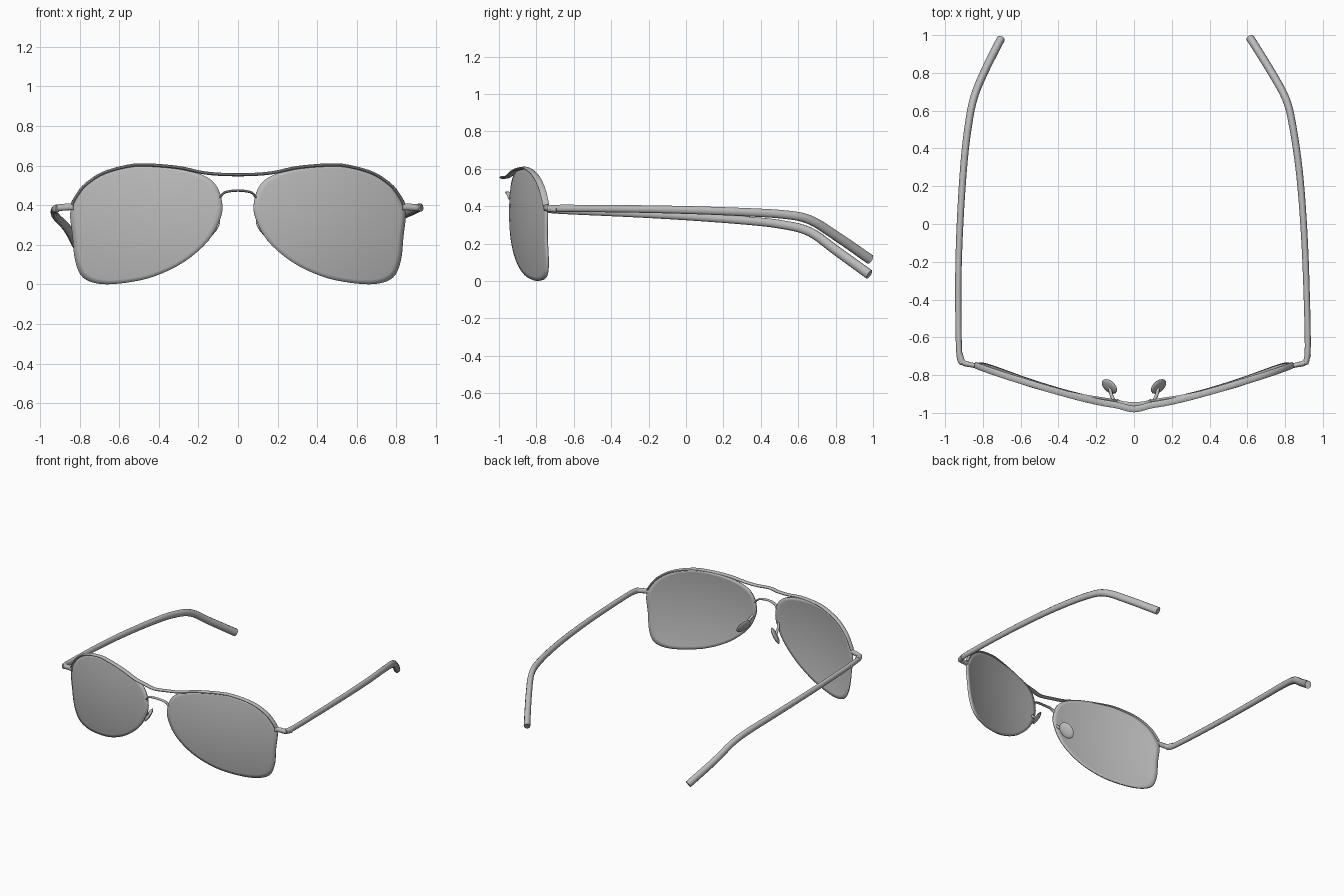
import bpy, bmesh, math
from mathutils import Vector

if "Cube" in bpy.data.objects:
    bpy.data.objects.remove(bpy.data.objects["Cube"])

grey = bpy.data.materials.new("plain grey")
grey.use_nodes = True
grey.diffuse_color = (0.5, 0.5, 0.5, 1)
grey.node_tree.nodes["Principled BSDF"].inputs["Base Color"].default_value = (0.5, 0.5, 0.5, 1)


def finish(name, bm):
    bmesh.ops.recalc_face_normals(bm, faces=bm.faces)
    mesh = bpy.data.meshes.new(name)
    bm.to_mesh(mesh)
    bm.free()
    mesh.materials.append(grey)
    obj = bpy.data.objects.new(name, mesh)
    bpy.context.collection.objects.link(obj)
    bpy.ops.object.select_all(action='DESELECT')
    bpy.context.view_layer.objects.active = obj
    obj.select_set(True)
    bpy.ops.object.shade_smooth_by_angle(angle=math.radians(50))
    return obj


def smooth_path(points, steps=5, closed=False):
    """Catmull-Rom curve through points of any dimension."""
    pts = [Vector(p) for p in points]
    n = len(pts)
    get = (lambda i: pts[i % n]) if closed else (lambda i: pts[max(0, min(n - 1, i))])
    out = []
    for i in range(n if closed else n - 1):
        a, b, c, d = get(i - 1), get(i), get(i + 1), get(i + 2)
        for k in range(steps):
            t = k / steps
            out.append(0.5 * (2 * b + (c - a) * t + (2 * a - 5 * b + 4 * c - d) * t ** 2
                              + (3 * b - a - 3 * c + d) * t ** 3))
    return out if closed else out + [pts[-1]]


def sweep(name, path, wide, high, ref=(0, 0, 1), sides=10):
    """Oval tube; wide and high are (start, end) half sizes."""
    bm = bmesh.new()
    rings = []
    for i, p in enumerate(path):
        tangent = (path[min(i + 1, len(path) - 1)] - path[max(i - 1, 0)]).normalized()
        side = tangent.cross(Vector(ref)).normalized()
        up = side.cross(tangent)
        f = i / (len(path) - 1)
        w = wide[0] + (wide[1] - wide[0]) * f
        h = high[0] + (high[1] - high[0]) * f
        angles = [math.tau * k / sides for k in range(sides)]
        rings.append([bm.verts.new(p + side * w * math.cos(a) + up * h * math.sin(a)) for a in angles])
    for r, s in zip(rings, rings[1:]):
        for k in range(sides):
            j = (k + 1) % sides
            bm.faces.new((r[k], r[j], s[j], s[k]))
    bm.faces.new(rings[0])
    bm.faces.new(rings[-1])
    return finish(name, bm)


def front_y(x, z):
    """Wrapped surface shared by lenses and brow bar."""
    return -0.942 + 0.28 * x * x + 0.28 * (z - 0.35) ** 2


outline = smooth_path([
    (0.08, 0.41), (0.09, 0.33), (0.15, 0.22), (0.27, 0.115), (0.42, 0.042), (0.56, 0.01),
    (0.69, 0.003), (0.78, 0.035), (0.82, 0.12), (0.833, 0.24), (0.845, 0.36), (0.82, 0.43),
    (0.77, 0.5), (0.68, 0.56), (0.55, 0.598), (0.44, 0.603), (0.3, 0.588), (0.18, 0.553),
    (0.11, 0.5)], 4, True)


# Lenses: concentric rings on the wrapped surface
def lens(name, s):
    bm = bmesh.new()
    centre = Vector((0.47, 0.32))
    rings = []
    for scale in (0.2, 0.4, 0.6, 0.8, 0.93, 1):
        ring = []
        for p in outline:
            q = centre + (p - centre) * scale
            ring.append(bm.verts.new((s * q.x, front_y(q.x, q.y), q.y)))
        rings.append(ring)
    n = len(outline)
    for r, t in zip(rings, rings[1:]):
        for k in range(n):
            j = (k + 1) % n
            bm.faces.new((r[k], r[j], t[j], t[k]))
    middle = bm.verts.new((s * centre.x, front_y(*centre), centre.y))
    for k in range(n):
        bm.faces.new((middle, rings[0][k], rings[0][(k + 1) % n]))
    obj = finish(name, bm)
    mod = obj.modifiers.new("thickness", 'SOLIDIFY')
    mod.thickness = 0.012
    mod.offset = 0


# Nose pad: flattened ball leaning outward at the bottom, on a bent arm
def nose_pad(side, s):
    bm = bmesh.new()
    bmesh.ops.create_uvsphere(bm, u_segments=14, v_segments=8, radius=1)
    lean = math.radians(35)
    for v in bm.verts:
        x, y, z = v.co.x * 0.018, v.co.y * 0.038, v.co.z * 0.06
        v.co = (s * (0.13 + x * math.cos(lean) - z * math.sin(lean) + y * 0.4), -0.86 + y + x * 0.6,
                0.28 + z * math.cos(lean) + x * math.sin(lean))
    finish(side + "_nose_pad", bm)
    arm = [(s * 0.105, -0.935, 0.34), (s * 0.12, -0.905, 0.31), (s * 0.13, -0.86, 0.285)]
    sweep(side + "_pad_arm", smooth_path(arm), (0.009, 0.009), (0.009, 0.009))


for side, s in (("left", 1), ("right", -1)):
    lens(side + "_lens", s)
    nose_pad(side, s)
    # End piece joining lens and hinge
    ends = [(s * 0.83, -0.752, 0.392), (s * 0.865, -0.745, 0.391), (s * 0.905, -0.733, 0.387),
            (s * 0.922, -0.69, 0.384)]
    sweep(side + "_end_piece", smooth_path(ends), (0.012, 0.016), (0.018, 0.018))

# Brow bar running over both lenses and the bridge
half = [(0.838, 0.405), (0.815, 0.447), (0.77, 0.503), (0.68, 0.562), (0.55, 0.598), (0.45, 0.603),
        (0.3, 0.59), (0.18, 0.565), (0.09, 0.556)]
brow = [(x, front_y(x, z) - 0.004 - 0.036 * max(0, 1 - x / 0.55) ** 1.5, z) for x, z in half]
brow = brow + [(0, -0.98, 0.554)] + [(-x, y, z) for x, y, z in reversed(brow)]
sweep("brow_bar", smooth_path(brow), (0.008, 0.008), (0.018, 0.018), ref=(0, 1, 0))

# Lower bridge arch
arch = [(0.09, -0.938, 0.44), (0.065, -0.948, 0.465), (0, -0.955, 0.474)]
arch += [(-x, y, z) for x, y, z in reversed(arch[:2])]
sweep("lower_bridge", smooth_path(arch), (0.006, 0.006), (0.012, 0.012), ref=(0, 1, 0))

# Temples, slightly uneven: the right one sits lower
left = [(0.908, -0.74, 0.388), (0.92, -0.65, 0.389), (0.912, -0.3, 0.386), (0.898, 0, 0.38),
        (0.875, 0.28, 0.37), (0.84, 0.52, 0.356), (0.805, 0.66, 0.328), (0.73, 0.8, 0.243),
        (0.615, 0.985, 0.115)]
right = [(-0.908, -0.74, 0.385), (-0.926, -0.67, 0.378), (-0.93, -0.3, 0.362), (-0.921, 0, 0.346),
         (-0.902, 0.3, 0.325), (-0.88, 0.5, 0.304), (-0.85, 0.66, 0.264), (-0.795, 0.8, 0.165),
         (-0.705, 0.98, 0.035)]
for name, path in (("left_temple", left), ("right_temple", right)):
    sweep(name, smooth_path(path), (0.015, 0.022), (0.019, 0.027))
